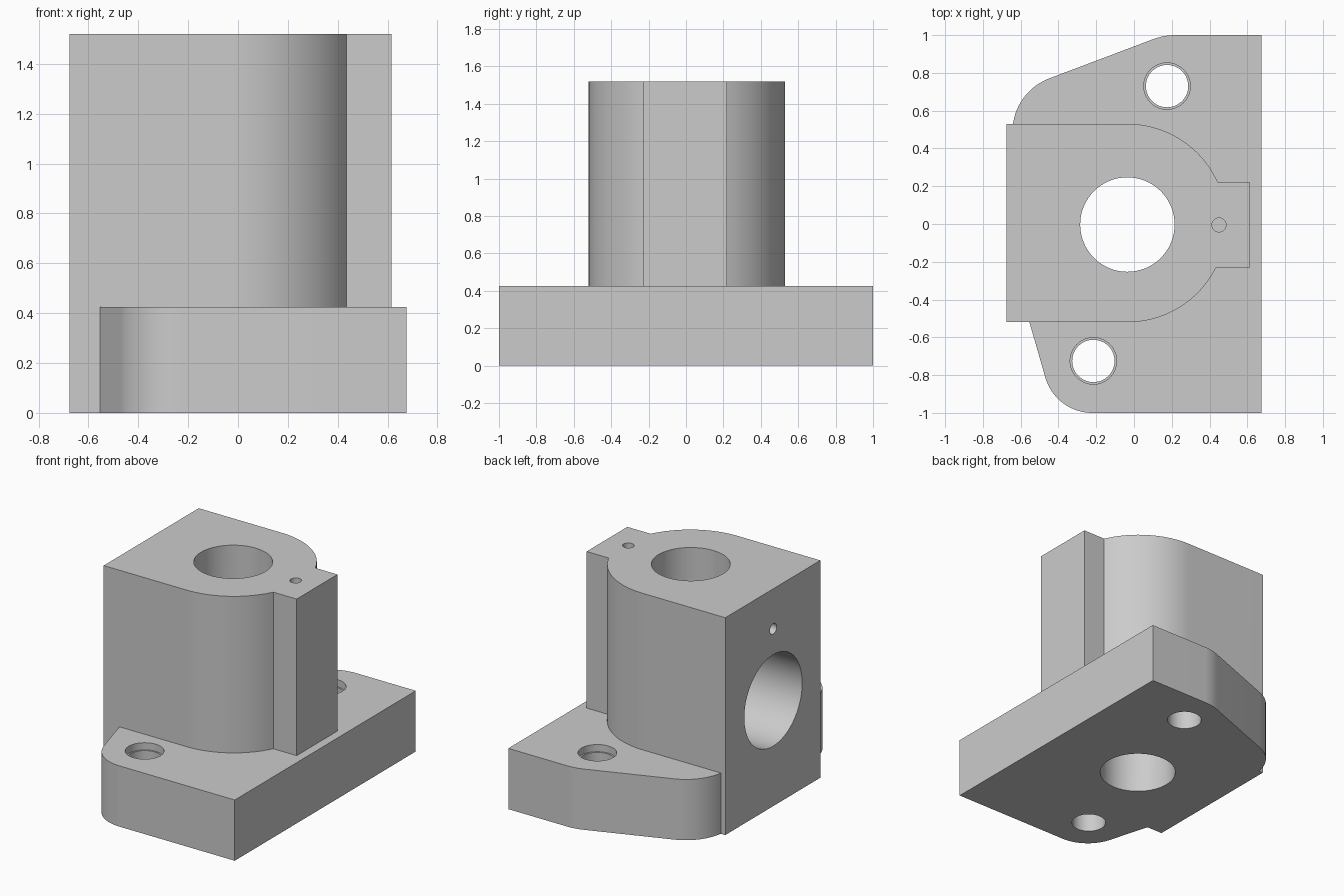
import bpy, bmesh
from math import cos, sin, radians, pi

cube = bpy.data.objects.get("Cube")
if cube:
    bpy.data.objects.remove(cube, do_unlink=True)

HEIGHT, BASE_TOP = 1.52, 0.425
BACK_X, BORE_X = -0.675, -0.035

grey = bpy.data.materials.new("cast grey")
grey.use_nodes = True
grey.diffuse_color = (0.6, 0.6, 0.6, 1)
grey.node_tree.nodes["Principled BSDF"].inputs["Base Color"].default_value = (0.6, 0.6, 0.6, 1)


def arc(cx, cy, r, start, end, steps=24):
    """Points along an arc, angles in degrees."""
    angles = [radians(start + (end - start) * i / steps) for i in range(steps + 1)]
    return [(cx + r * cos(a), cy + r * sin(a)) for a in angles]


def prism(name, outline, z0, z1):
    """Extrude a flat counter-clockwise outline upward."""
    bm = bmesh.new()
    face = bm.faces.new([bm.verts.new((x, y, z0)) for x, y in outline])
    top = bmesh.ops.extrude_face_region(bm, geom=[face])
    moved = [v for v in top["geom"] if isinstance(v, bmesh.types.BMVert)]
    bmesh.ops.translate(bm, verts=moved, vec=(0, 0, z1 - z0))
    bmesh.ops.recalc_face_normals(bm, faces=bm.faces)
    mesh = bpy.data.meshes.new(name)
    bm.to_mesh(mesh)
    bm.free()
    mesh.materials.append(grey)
    obj = bpy.data.objects.new(name, mesh)
    bpy.context.collection.objects.link(obj)
    return obj


def combine(target, tool, operation):
    """Apply a boolean and discard the tool object."""
    mod = target.modifiers.new(operation, "BOOLEAN")
    mod.operation, mod.solver, mod.object = operation, "EXACT", tool
    bpy.context.view_layer.objects.active = target
    bpy.ops.object.modifier_apply(modifier=mod.name)
    bpy.data.objects.remove(tool, do_unlink=True)


def drill_down(target, x, y, r, z0, z1):
    combine(target, prism("drill", arc(x, y, r, 0, 354.375, 63), z0, z1), "DIFFERENCE")


def drill_side(target, z, r, x0, x1):
    """Round hole along x, centred on y = 0."""
    bpy.ops.mesh.primitive_cylinder_add(vertices=64, radius=r, depth=x1 - x0,
                                        location=((x0 + x1) / 2, 0, z), rotation=(0, pi / 2, 0))
    tool = bpy.context.object
    tool.data.materials.append(grey)
    combine(target, tool, "DIFFERENCE")


# Mounting flange with two rounded ears
flange_outline = ([(0.675, -1), (0.675, 1)]
                  + arc(0.22, 0.664, 0.336, 90, 110.9, 8)
                  + arc(-0.343, 0.49, 0.3, 110.9, 180)
                  + [(-0.555, -0.515)]
                  + arc(-0.22, -0.74, 0.26, 196, 270))
block = prism("bearing_block", flange_outline, 0, BASE_TOP)

# Upright housing: flat back, round front, key rib
housing_outline = ([(BACK_X, -0.52)]
                   + arc(BORE_X, 0.005, 0.525, -90, -26.6)
                   + [(0.615, -0.23), (0.615, 0.22)]
                   + arc(BORE_X, 0.005, 0.525, 24.2, 90)
                   + [(BACK_X, 0.53)])
combine(block, prism("housing", housing_outline, 0, HEIGHT), "UNION")

# Main vertical bore and side port
drill_down(block, BORE_X, -0.003, 0.25, -0.1, HEIGHT + 0.1)
drill_side(block, 0.74, 0.32, BACK_X - 0.1, BORE_X)

# Small port into the bore and blind pin hole in the rib
drill_side(block, 1.24, 0.037, BACK_X - 0.1, -0.2)
drill_down(block, 0.45, -0.005, 0.037, HEIGHT - 0.25, HEIGHT + 0.1)

# Bolt holes with shallow counterbores
for x, y in ((0.175, 0.73), (-0.215, -0.725)):
    drill_down(block, x, y, 0.112, -0.1, BASE_TOP + 0.1)
    drill_down(block, x, y, 0.123, BASE_TOP - 0.05, BASE_TOP + 0.1)

# Smooth the round walls, keep the machined edges sharp
bpy.ops.object.select_all(action="DESELECT")
block.select_set(True)
bpy.context.view_layer.objects.active = block
bpy.ops.object.shade_smooth_by_angle(angle=radians(15))
